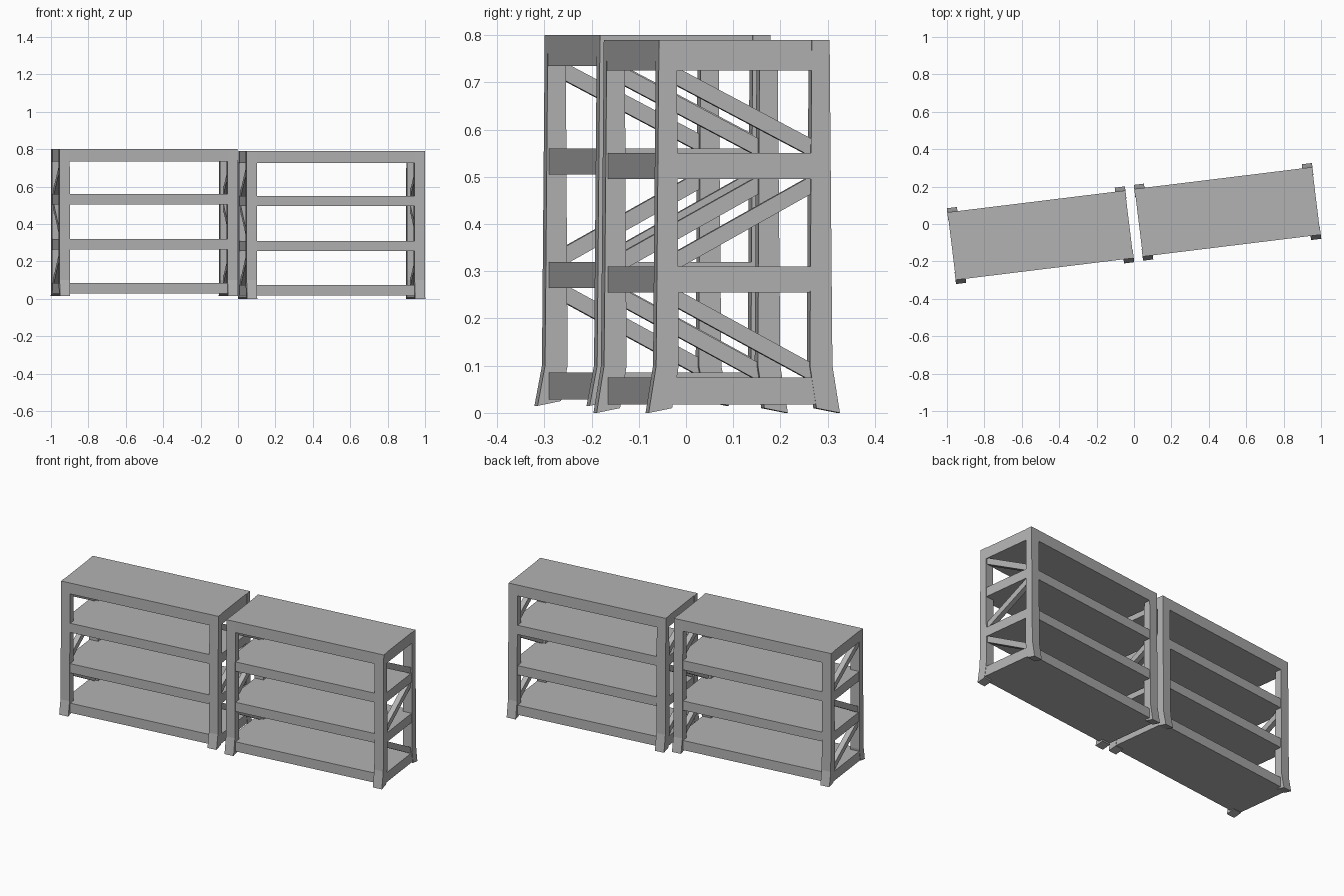
import bpy, bmesh
from math import radians
from mathutils import Matrix

cube = bpy.data.objects.get("Cube")
if cube:
    bpy.data.objects.remove(cube, do_unlink=True)

GREY = (0.45, 0.45, 0.45, 1)
grey = bpy.data.materials.new("plain grey")
grey.diffuse_color = GREY
grey.use_nodes = True
grey.node_tree.nodes["Principled BSDF"].inputs["Base Color"].default_value = GREY

HALF_L, HALF_D = 0.48, 0.182
POST_W, POST_D = 0.055, 0.038


def prism(name, profile, x0, x1, place):
    """Extrude a depth/height profile along the rack's length."""
    bm = bmesh.new()
    face = bm.faces.new([bm.verts.new((x0, y, z)) for y, z in profile])
    out = bmesh.ops.extrude_face_region(bm, geom=[face])
    verts = [g for g in out["geom"] if isinstance(g, bmesh.types.BMVert)]
    bmesh.ops.translate(bm, verts=verts, vec=(x1 - x0, 0, 0))
    bmesh.ops.recalc_face_normals(bm, faces=bm.faces)
    mesh = bpy.data.meshes.new(name)
    bm.to_mesh(mesh)
    bm.free()
    mesh.materials.append(grey)
    ob = bpy.data.objects.new(name, mesh)
    ob.matrix_world = place
    bpy.context.collection.objects.link(ob)


def rack(side, centre, lift, foot):
    place = Matrix.Translation(centre) @ Matrix.Rotation(radians(7), 4, "Z")
    tops = [0.075 + lift, 0.31 + lift, 0.55 + lift, 0.79 + lift]
    bottoms = [0.018 + lift, 0.255 + lift, 0.495 + lift, 0.725 + lift]

    # Shelves: the top board covers the posts, the others sit between them
    for i, (lo, hi) in enumerate(zip(bottoms, tops)):
        d = HALF_D if i == 3 else HALF_D - 0.002
        prism(f"{side}_shelf_{i + 1}", [(-d, lo), (d, lo), (d, hi), (-d, hi)],
              -HALF_L + 0.002, HALF_L - 0.002, place)

    for sx, end in ((-1, "right"), (1, "left")):
        # Corner posts with flared feet
        for sy, face in ((-1, "front"), (1, "back")):
            inner = HALF_D - POST_D
            profile = [(inner, tops[3]), (HALF_D, tops[3]),
                       (HALF_D + 0.006, 0.1), (HALF_D + 0.022, foot),
                       (inner + 0.01, foot + 0.01), (inner - 0.004, 0.1)]
            prism(f"{side}_{face}_{end}_post", [(sy * y, z) for y, z in profile],
                  sx * (HALF_L - POST_W), sx * HALF_L, place)

        # Zigzag braces between the shelves
        for i in range(3):
            s = 1 if i == 1 else -1
            y, t = HALF_D - 0.025, 0.019
            za, zb = tops[i], bottoms[i + 1]
            mid, rise = (za + zb) / 2, s * ((zb - za) / 2 - 0.005)
            prism(f"{side}_{end}_brace_{i + 1}",
                  [(-y, mid - rise - t), (y, mid + rise - t),
                   (y, mid + rise + t), (-y, mid - rise + t)],
                  sx * (HALF_L - 0.038), sx * (HALF_L - 0.008), place)


rack("right_rack", (-0.5, -0.06, 0), 0.01, 0.015)
rack("left_rack", (0.5, 0.065, 0), 0, 0)
